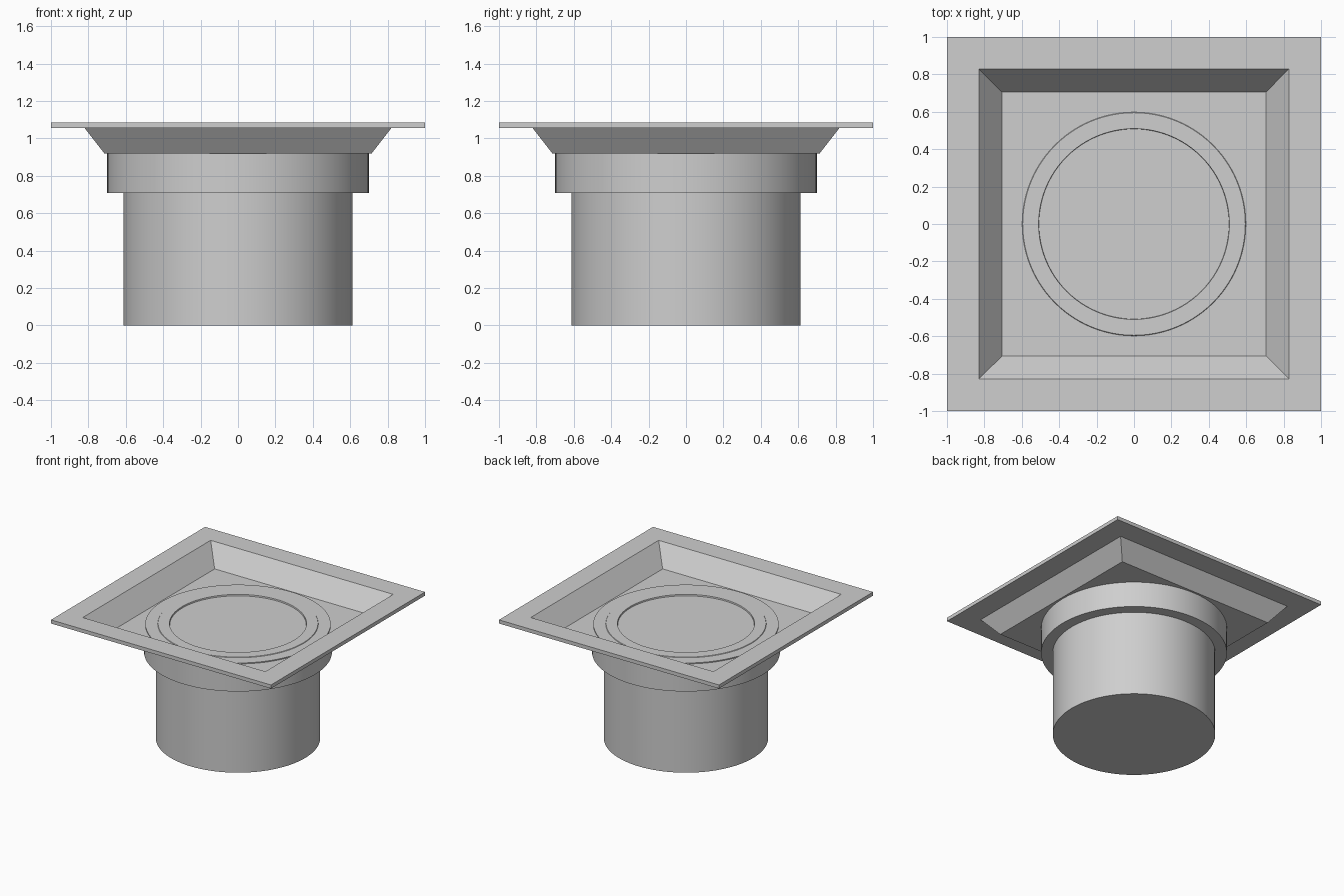
import bpy, bmesh, math

if "Cube" in bpy.data.objects:
    bpy.data.objects.remove(bpy.data.objects["Cube"])

grey = bpy.data.materials.new("light_grey")
grey.diffuse_color = (0.62, 0.62, 0.62, 1)
grey.use_nodes = True
grey.node_tree.nodes["Principled BSDF"].inputs["Base Color"].default_value = grey.diffuse_color


def finish(bm, name, smooth):
    bmesh.ops.recalc_face_normals(bm, faces=bm.faces)
    mesh = bpy.data.meshes.new(name)
    bm.to_mesh(mesh)
    bm.free()
    mesh.materials.append(grey)
    ob = bpy.data.objects.new(name, mesh)
    bpy.context.collection.objects.link(ob)
    if smooth:
        bpy.ops.object.select_all(action='DESELECT')
        ob.select_set(True)
        bpy.context.view_layer.objects.active = ob
        bpy.ops.object.shade_smooth_by_angle(angle=math.radians(30))
    return ob


def loft(name, profile, sides, turn=0.0, scale=1.0, smooth=False):
    """Stack rings of (radius, z), bridge them and cap both ends."""
    bm = bmesh.new()
    rings = []
    for r, z in profile:
        rings.append([bm.verts.new((r * scale * math.cos(turn + math.tau * i / sides),
                                    r * scale * math.sin(turn + math.tau * i / sides), z))
                      for i in range(sides)])
    for a, b in zip(rings, rings[1:]):
        for i in range(sides):
            j = (i + 1) % sides
            bm.faces.new((a[i], a[j], b[j], b[i]))
    bm.faces.new(rings[0])
    bm.faces.new(rings[-1])
    return finish(bm, name, smooth)


# Square flange with its sloping tray, one thin closed shell (half-widths)
loft("square_tray",
     [(0.715, 0.92), (0.82, 1.055), (1.0, 1.055), (1.0, 1.085),
      (0.83, 1.085), (0.707, 0.93)],
     4, turn=math.pi / 4, scale=math.sqrt(2))

# Outlet pipe and wider collar
loft("outlet_pipe", [(0.612, 0.0), (0.612, 0.71)], 96, smooth=True)
loft("collar", [(0.70, 0.708), (0.70, 0.925)], 96, smooth=True)

# Stepped cover ring with a shallow recessed centre, lying on the tray floor
loft("cover_ring",
     [(0.69, 0.922), (0.69, 0.938), (0.598, 0.938), (0.595, 0.942),
      (0.51, 0.942), (0.508, 0.931)],
     96, smooth=True)
